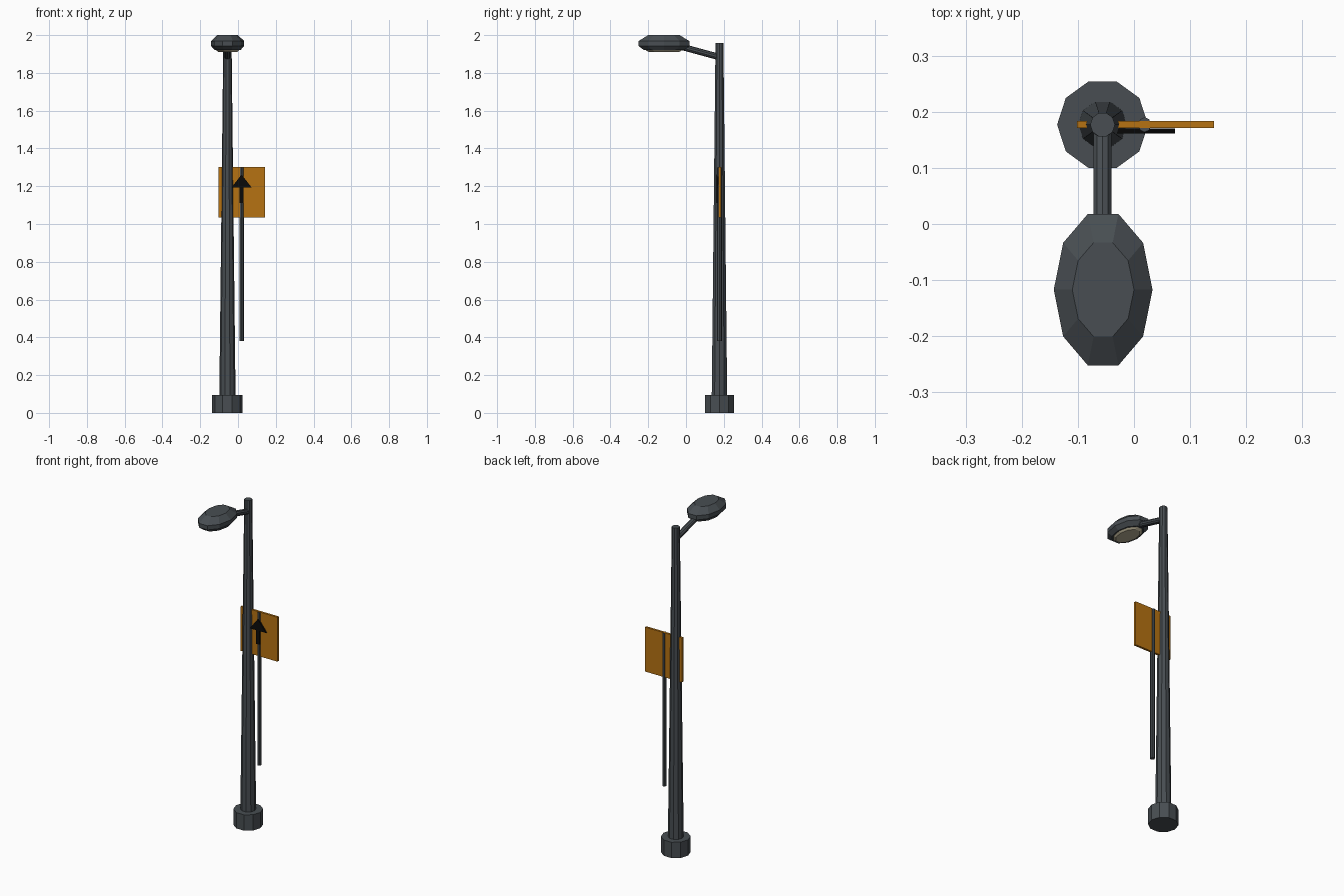
import bpy, bmesh, math
from mathutils import Vector

if "Cube" in bpy.data.objects:
    bpy.data.objects.remove(bpy.data.objects["Cube"])

PX, PY = -0.056, 0.177          # pole axis
LX, LY = -0.055, -0.117         # lamp centre
SX = 0.019                      # sign post axis


def material(name, rgb):
    m = bpy.data.materials.new(name)
    m.diffuse_color = (*rgb, 1)
    m.use_nodes = True
    m.node_tree.nodes["Principled BSDF"].inputs["Base Color"].default_value = m.diffuse_color
    return m


GREY = material("dark grey metal", (0.065, 0.076, 0.085))
ORANGE = material("orange sign", (0.47, 0.17, 0.006))
BLACK = material("black paint", (0.003, 0.003, 0.003))
GLASS = material("warm lamp glass", (0.5, 0.45, 0.31))


def finish(name, bm, mat):
    bmesh.ops.recalc_face_normals(bm, faces=bm.faces)
    mesh = bpy.data.meshes.new(name)
    bm.to_mesh(mesh)
    bm.free()
    mesh.materials.append(mat)
    obj = bpy.data.objects.new(name, mesh)
    bpy.context.collection.objects.link(obj)
    return obj


def loft(name, centre, rings, mat, sides=10):
    """Stack of elliptical rings (rx, ry, z), capped at both ends."""
    bm = bmesh.new()
    loops = []
    for rx, ry, z in rings:
        loops.append([bm.verts.new((centre[0] + rx * math.cos(math.tau * i / sides),
                                    centre[1] + ry * math.sin(math.tau * i / sides), z))
                      for i in range(sides)])
    for a, b in zip(loops, loops[1:]):
        for i in range(sides):
            j = (i + 1) % sides
            bm.faces.new((a[i], a[j], b[j], b[i]))
    bm.faces.new(loops[0])
    bm.faces.new(loops[-1])
    return finish(name, bm, mat)


def extrude_front(name, outline, y0, y1, mat):
    """Outline in x and z, extruded along y."""
    bm = bmesh.new()
    face = bm.faces.new([bm.verts.new((x, y0, z)) for x, z in outline])
    ext = bmesh.ops.extrude_face_region(bm, geom=[face])
    verts = [v for v in ext["geom"] if isinstance(v, bmesh.types.BMVert)]
    bmesh.ops.translate(bm, verts=verts, vec=(0, y1 - y0, 0))
    return finish(name, bm, mat)


# Footing and tapered pole
loft("footing", (PX, PY), [(0.081, 0.081, 0), (0.081, 0.081, 0.095)], GREY)
loft("pole", (PX, PY), [(0.043, 0.043, 0.09), (0.022, 0.022, 1.957)], GREY)

# Arm from the pole to the lamp
start, end = Vector((PX, PY - 0.005, 1.885)), Vector((PX, -0.03, 1.94))
axis = end - start
bm = bmesh.new()
bmesh.ops.create_cone(bm, cap_ends=True, segments=10, radius1=0.017,
                      radius2=0.017, depth=axis.length)
bmesh.ops.rotate(bm, verts=bm.verts, matrix=axis.to_track_quat('Z', 'Y').to_matrix())
bmesh.ops.translate(bm, verts=bm.verts, vec=(start + end) / 2)
finish("arm", bm, GREY)

# Lamp housing and the glass below it
loft("lamp_housing", (LX, LY), [(0.068, 0.110, 1.920), (0.088, 0.142, 1.943),
                                (0.088, 0.142, 1.968), (0.055, 0.088, 2.0)], GREY)
loft("lamp_glass", (LX, LY), [(0.050, 0.085, 1.911), (0.062, 0.102, 1.921)], GLASS)

# Sign board, its post and the arrow
extrude_front("sign_board", [(-0.102, 1.035), (0.143, 1.035), (0.143, 1.302), (-0.102, 1.302)],
              0.171, 0.184, ORANGE)
loft("sign_post", (SX, PY), [(0.0115, 0.0135, 0.38), (0.0115, 0.0135, 1.30)], GREY, 8)
half = [(0.011, 1.11), (0.011, 1.192), (0.054, 1.192), (0, 1.262)]
outline = [(SX + x, z) for x, z in half] + [(SX - x, z) for x, z in reversed(half[:-1])]
extrude_front("arrow", outline, 0.1615, 0.1705, BLACK)
